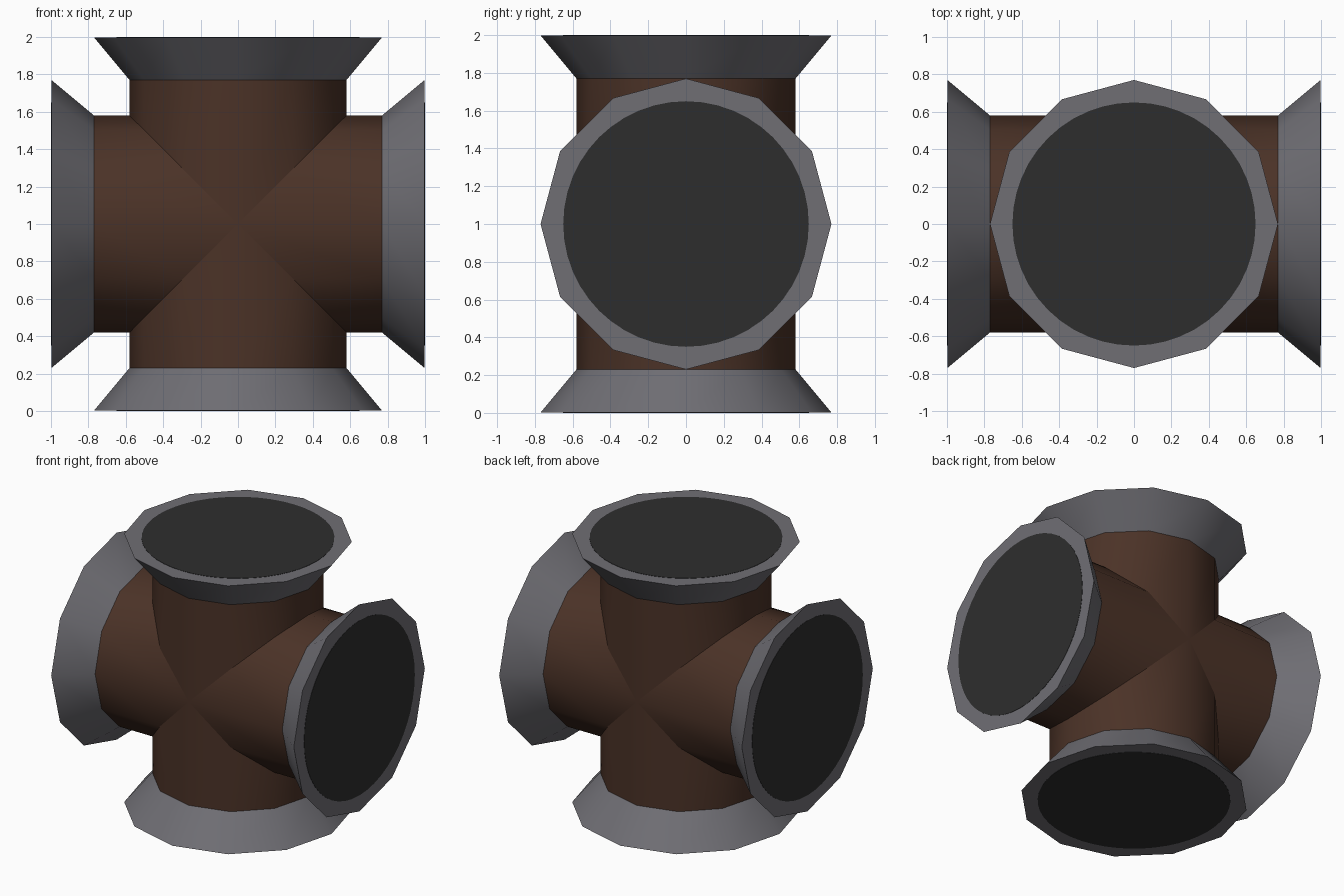
import bpy, bmesh, math
from mathutils import Matrix, Vector

if "Cube" in bpy.data.objects:
    bpy.data.objects.remove(bpy.data.objects["Cube"])

SIDES, R_PIPE, R_RIM = 12, 0.58, 0.77
CENTRE = Vector((0, 0, 1))
NAMES = ["top", "right", "bottom", "left"]


def material(name, rgb):
    m = bpy.data.materials.new(name)
    m.diffuse_color = (*rgb, 1)
    m.use_nodes = True
    m.node_tree.nodes["Principled BSDF"].inputs["Base Color"].default_value = m.diffuse_color
    return m


BROWN = material("brown pipe", (0.070, 0.032, 0.020))
GREY = material("grey metal", (0.160, 0.157, 0.175))
DARK = material("dark opening", (0.027, 0.027, 0.027))


def circle(n):
    return [(math.cos(2 * math.pi * i / n), math.sin(2 * math.pi * i / n)) for i in range(n)]


def ring(bm, n, r, z, rot):
    return [bm.verts.new(rot @ Vector((r * c, r * s, z)) + CENTRE) for c, s in circle(n)]


def skin(bm, a, b):
    for i in range(len(a)):
        j = (i + 1) % len(a)
        bm.faces.new((a[i], a[j], b[j], b[i])).smooth = True


def finish(bm, name, mat):
    bmesh.ops.recalc_face_normals(bm, faces=bm.faces)
    me = bpy.data.meshes.new(name)
    bm.to_mesh(me)
    bm.free()
    me.materials.append(mat)
    ob = bpy.data.objects.new(name, me)
    bpy.context.collection.objects.link(ob)


# crossed pipes: four arms mitred together at the centre
bm = bmesh.new()
for k in range(4):
    rot = Matrix.Rotation(k * math.pi / 2, 3, 'Y')
    mitre = [bm.verts.new(rot @ Vector((R_PIPE * c, R_PIPE * s, R_PIPE * abs(c))) + CENTRE)
             for c, s in circle(SIDES)]
    end = ring(bm, SIDES, R_PIPE, 0.77, rot)
    skin(bm, mitre, end)
bmesh.ops.remove_doubles(bm, verts=bm.verts, dist=0.001)
for e in bm.edges:
    if len(e.link_faces) == 2:
        # an edge is a pipe edge when it runs straight along x or z, otherwise a mitre
        d = (e.verts[0].co - e.verts[1].co).normalized()
        e.smooth = max(abs(d.x), abs(d.z)) > 0.999
finish(bm, "crossed_pipes", BROWN)

for k, side in enumerate(NAMES):
    rot = Matrix.Rotation(k * math.pi / 2, 3, 'Y')
    # flared end collar
    bm = bmesh.new()
    inner = ring(bm, SIDES, R_PIPE, 0.77, rot)
    outer = ring(bm, SIDES, R_RIM, 0.998, rot)
    skin(bm, inner, outer)
    bm.faces.new(outer)
    bm.faces.new(inner)
    for e in bm.edges:
        if any(len(f.verts) > 4 for f in e.link_faces):
            e.smooth = False
    finish(bm, side + "_collar", GREY)

    # thin round plate for the dark opening
    bm = bmesh.new()
    low = ring(bm, 48, 0.65, 0.997, rot)
    high = ring(bm, 48, 0.65, 1.0, rot)
    skin(bm, low, high)
    bm.faces.new(high)
    for e in bm.edges:
        e.smooth = False
    finish(bm, side + "_opening", DARK)
